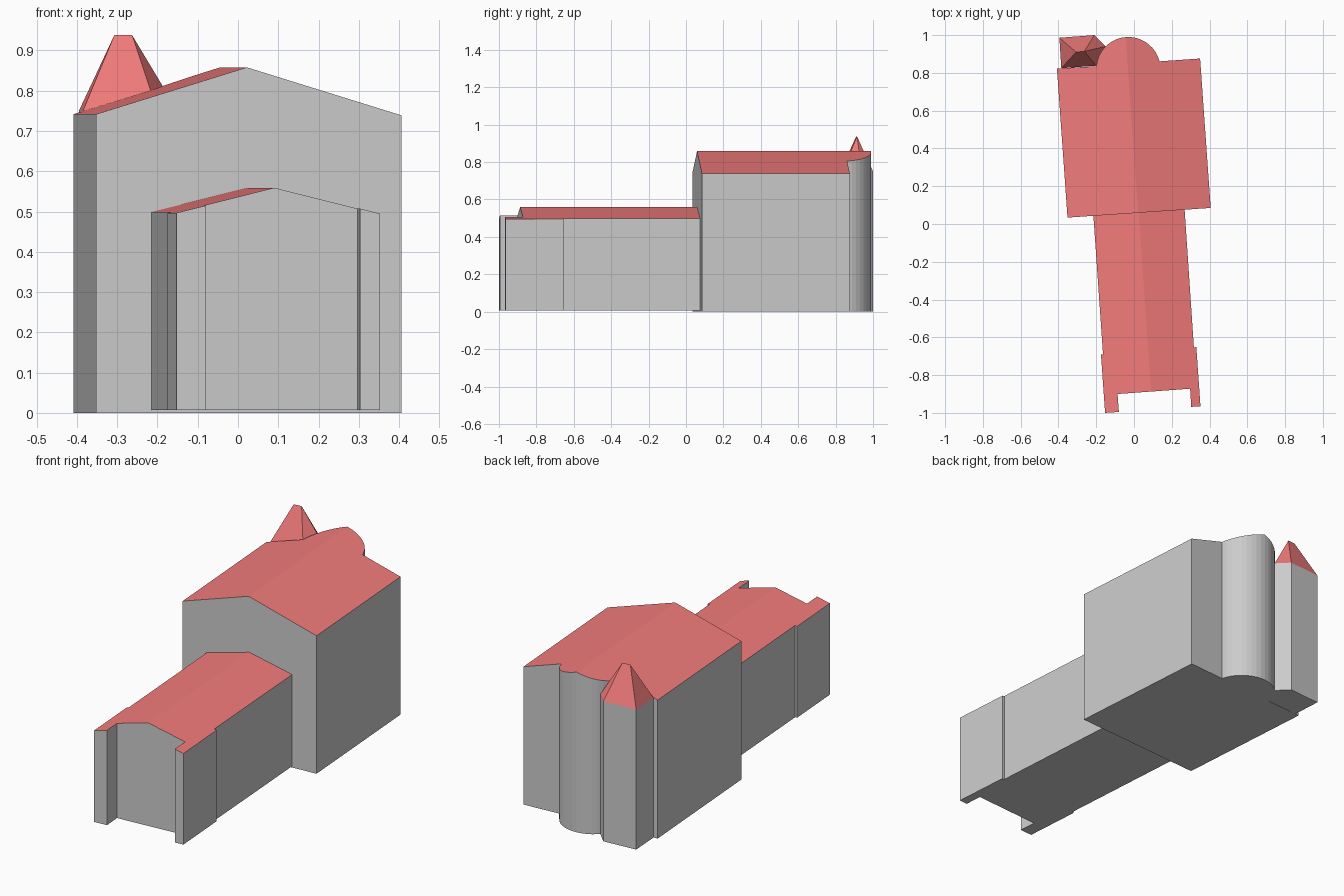
import bpy, bmesh, math
from mathutils import Vector

if "Cube" in bpy.data.objects:
    bpy.data.objects.remove(bpy.data.objects["Cube"])

red = bpy.data.materials.new("roof_red")
red.diffuse_color = (0.9, 0.2, 0.2, 1)
red.use_nodes = True
red.node_tree.nodes["Principled BSDF"].inputs["Base Color"].default_value = red.diffuse_color


def add_object(name, bm, material=None):
    mesh = bpy.data.meshes.new(name)
    bm.to_mesh(mesh)
    bm.free()
    if material:
        mesh.materials.append(material)
    obj = bpy.data.objects.new(name, mesh)
    bpy.context.collection.objects.link(obj)
    return obj


def prism(outline, z0, z1):
    bm = bmesh.new()
    face = bm.faces.new([bm.verts.new((x, y, z0)) for x, y in outline])
    new = bmesh.ops.extrude_face_region(bm, geom=[face], use_keep_orig=True)["geom"]
    for v in new:
        if isinstance(v, bmesh.types.BMVert):
            v.co.z = z1
    bmesh.ops.recalc_face_normals(bm, faces=bm.faces[:])
    return bm


def keep(bm, test):
    bm.normal_update()
    drop = [f for f in bm.faces if not test(f)]
    bmesh.ops.delete(bm, geom=drop, context="FACES")
    return bm


def gabled_block(name, outline, ridge_a, ridge_b, z0, ridge_z, slope):
    """Extrude a plan, crease it along the ridge and slope the top both ways."""
    bm = prism(outline, z0, ridge_z)
    a, b = Vector((*ridge_a, 0)), Vector((*ridge_b, 0))
    side = (b - a).cross(Vector((0, 0, 1))).normalized()
    bmesh.ops.bisect_plane(bm, geom=bm.verts[:] + bm.edges[:] + bm.faces[:],
                           plane_co=a, plane_no=side, dist=1e-5)
    for v in bm.verts:
        if v.co.z > z0 + 0.1:
            v.co.z = ridge_z - slope * abs((v.co - a).dot(side))
    add_object(name + "_roof", keep(bm.copy(), lambda f: f.normal.z > 0.5), red)
    add_object(name + "_walls", keep(bm, lambda f: f.normal.z < 0.5))


# Tall nave with round apse at the back
apse = [(-0.03 + 0.17 * math.cos(t), 0.82 + 0.17 * math.sin(t))
        for t in (math.radians(14 + 161 * i / 18) for i in range(19))]
gabled_block("nave", [(-0.352, 0.034), (0.406, 0.085), (0.35, 0.876)] + apse
             + [(-0.408, 0.823)], (0.022, 0.06), (-0.044, 0.99), 0, 0.858, 0.31)

# Lower front hall with corner buttresses
hall = [(-0.215, 0.044), (-0.164, -0.69), (-0.175, -0.69), (-0.153, -1.0),
        (-0.08, -0.995), (-0.087, -0.9), (0.297, -0.872), (0.303, -0.968),
        (0.352, -0.965), (0.33, -0.652), (0.317, -0.653), (0.268, 0.076)]
gabled_block("hall", hall, (0.09, -0.886), (0.025, 0.06), 0.007, 0.559, 0.25)

# Rear corner turret
plan = [(-0.385, 0.825), (-0.2, 0.838), (-0.15, 0.94), (-0.21, 1.0), (-0.395, 0.986)]
add_object("turret_walls", keep(prism(plan, 0, 0.75), lambda f: f.normal.z < 0.5))

# Turret spire with a short ridge
bm = bmesh.new()
low = [bm.verts.new((x, y, 0.75)) for x, y in plan]
left = bm.verts.new((-0.307, 0.91, 0.938))
right = bm.verts.new((-0.263, 0.914, 0.938))
for f in ([low[0], low[1], right, left], [low[1], low[2], right],
          [low[2], low[3], right], [low[3], low[4], left, right],
          [low[4], low[0], left]):
    bm.faces.new(f)
add_object("turret_spire", bm, red)
